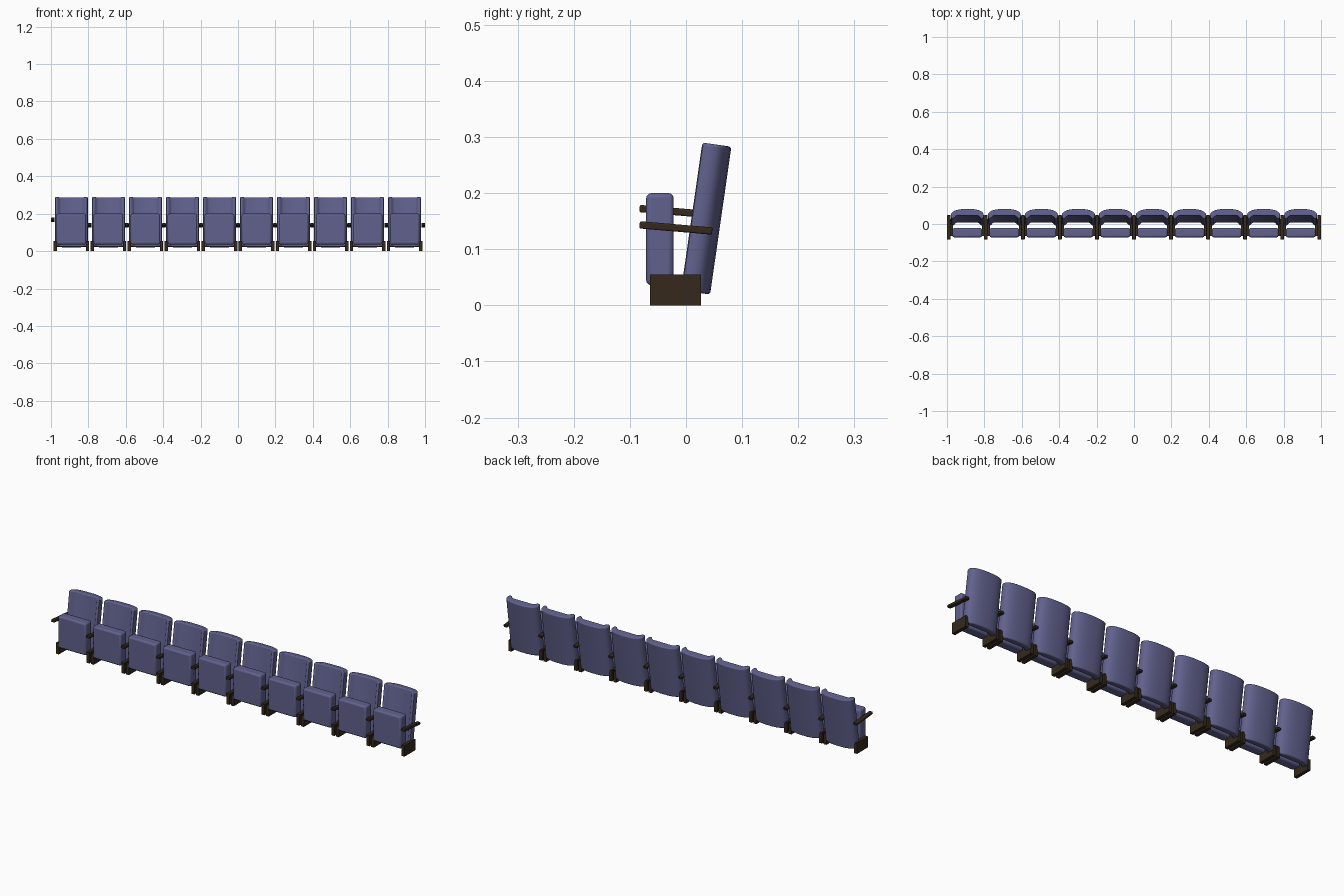
import bpy, bmesh, math
from mathutils import Matrix

if "Cube" in bpy.data.objects:
    bpy.data.objects.remove(bpy.data.objects["Cube"])

COUNT, PITCH = 10, 0.198
TILT = math.radians(8.2)


def material(name, rgb):
    m = bpy.data.materials.new(name)
    m.diffuse_color = (*rgb, 1)
    m.use_nodes = True
    m.node_tree.nodes["Principled BSDF"].inputs["Base Color"].default_value = m.diffuse_color
    return m


FABRIC = material("blue_fabric", (0.12, 0.12, 0.27))
WOOD = material("dark_wood", (0.035, 0.022, 0.012))


def finish(name, bm, mat, bevel, segments=3):
    bmesh.ops.recalc_face_normals(bm, faces=bm.faces)
    me = bpy.data.meshes.new(name)
    bm.to_mesh(me)
    bm.free()
    me.materials.append(mat)
    ob = bpy.data.objects.new(name, me)
    bpy.context.collection.objects.link(ob)
    if bevel:
        mod = ob.modifiers.new("bevel", "BEVEL")
        mod.width, mod.segments = bevel, segments
        mod.limit_method, mod.angle_limit = "ANGLE", math.radians(50)
    bpy.ops.object.select_all(action="DESELECT")
    bpy.context.view_layer.objects.active = ob
    ob.select_set(True)
    bpy.ops.object.shade_smooth_by_angle(angle=math.radians(35))
    return ob


def box(name, size, loc, mat, bevel=0, tilt=0):
    bm = bmesh.new()
    bmesh.ops.create_cube(bm, size=1, matrix=Matrix.Translation(loc)
                          @ Matrix.Rotation(tilt, 4, "X") @ Matrix.Diagonal((*size, 1)))
    return finish(name, bm, mat, bevel)


def backrest(name, cx):
    # half plan section: rear centre round to front centre
    half = [(0.022, 0.0535), (0.045, 0.051), (0.064, 0.046), (0.079, 0.038),
            (0.087, 0.028), (0.0885, 0.014), (0.085, 0.003), (0.079, 0.0),
            (0.071, 0.004), (0.062, 0.014), (0.056, 0.017)]
    section = half + [(-x, y) for x, y in reversed(half)]
    bm = bmesh.new()
    face = bm.faces.new([bm.verts.new((x, y, 0)) for x, y in section])
    ext = bmesh.ops.extrude_face_region(bm, geom=[face])["geom"]
    top = [v for v in ext if isinstance(v, bmesh.types.BMVert)]
    bmesh.ops.translate(bm, verts=top, vec=(0, 0, 0.266))
    # lean backwards
    bm.transform(Matrix.Translation((cx, -0.010, 0.027)) @ Matrix.Rotation(-TILT, 4, "X"))
    return finish(name, bm, FABRIC, 0.005)


def armrest(name, x, z):
    box(name, (0.02, 0.130, 0.013), (x, -0.018, z), WOOD, 0.003, math.radians(-4.9))


for i in range(COUNT):
    cx = (i - (COUNT - 1) / 2) * PITCH
    backrest(f"backrest_{i}", cx)
    # folded-up seat cushion
    box(f"seat_{i}", (0.158, 0.049, 0.164), (cx, -0.0465, 0.118), FABRIC, 0.009)
    # feet on both sides
    for side, s in (("left", -1), ("right", 1)):
        box(f"foot_{side}_{i}", (0.017, 0.091, 0.055), (cx + s * 0.0865, -0.0185, 0.0275), WOOD)
    armrest(f"armrest_{i}", cx + PITCH / 2 - 0.0, 0.138)

# the far left armrest sits higher
armrest("end_armrest", -PITCH * COUNT / 2, 0.167)
